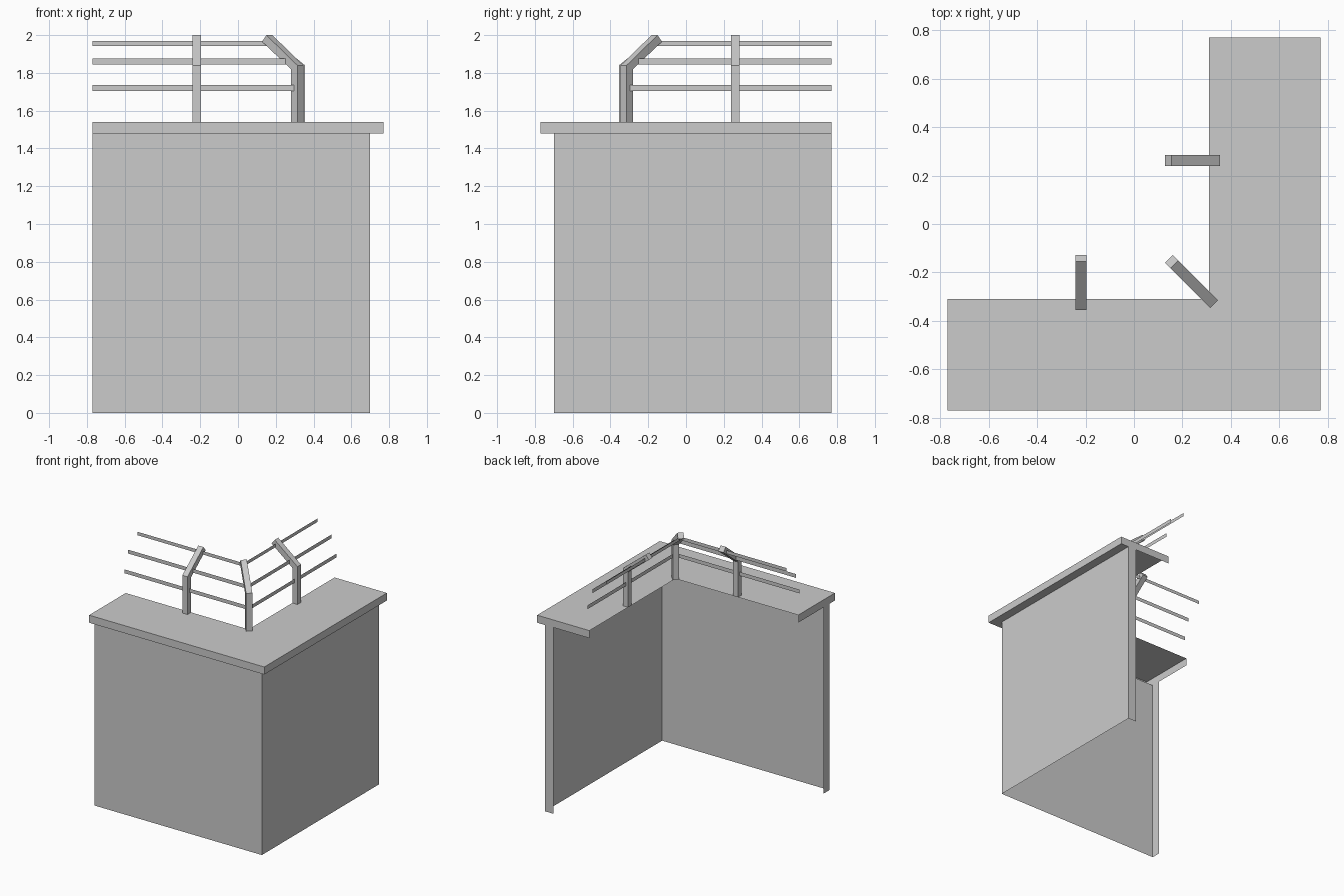
import bpy, bmesh
from mathutils import Vector

if "Cube" in bpy.data.objects:
    bpy.data.objects.remove(bpy.data.objects["Cube"])

FAR = 0.77      # open ends of both wall runs


def make(name, bm):
    mesh = bpy.data.meshes.new(name)
    bm.to_mesh(mesh)
    bm.free()
    ob = bpy.data.objects.new(name, mesh)
    bpy.context.collection.objects.link(ob)
    return ob


def swept(name, profile, flange):
    """Sweep (offset, z) profile around the L corner; close both ends with a flange."""
    bm = bmesh.new()
    path = (lambda d, z: (-FAR, -d, z), lambda d, z: (d, -d, z), lambda d, z: (d, FAR, z))
    rows = [[bm.verts.new(p(d, z)) for d, z in profile] for p in path]
    for a, b in zip(rows, rows[1:]):
        for i in range(len(profile) - 1):
            bm.faces.new((a[i], b[i], b[i + 1], a[i + 1]))
    d0, d1, z0, z1 = flange
    ring = [(d0, z0), (d1, z0), (d1, z1), (d0, z1)]
    bm.faces.new([bm.verts.new(path[0](*q)) for q in reversed(ring)])
    bm.faces.new([bm.verts.new(path[2](*q)) for q in ring])
    bmesh.ops.remove_doubles(bm, verts=bm.verts, dist=1e-5)
    return make(name, bm)


def post(name, origin, outward, profile, width=0.045):
    """Bent post: side profile (distance outward, z) extruded sideways."""
    u = Vector(outward).normalized()
    side = Vector((-u.y, u.x, 0)) * width / 2
    bm = bmesh.new()
    base = [Vector(origin) + u * r + Vector((0, 0, z)) for r, z in profile]
    a = [bm.verts.new(p - side) for p in base]
    b = [bm.verts.new(p + side) for p in base]
    n = len(base)
    bm.faces.new(a)
    bm.faces.new(b)
    for i in range(n):
        j = (i + 1) % n
        bm.faces.new((a[i], a[j], b[j], b[i]))
    bmesh.ops.recalc_face_normals(bm, faces=bm.faces)
    return make(name, bm)


def strip(name, p, q, z0, z1):
    """Flat upright rail between two plan points."""
    bm = bmesh.new()
    bm.faces.new([bm.verts.new((*c, z)) for c, z in ((p, z0), (q, z0), (q, z1), (p, z1))])
    return make(name, bm)


# Thin wall skin and overhanging ledge, open on the inner side
swept("wall", [(0.70, 0), (0.70, 1.48)], (0.70, 0.625, 0, 1.48))
swept("ledge", [(0.70, 1.48), (0.77, 1.48), (0.77, 1.54), (0.31, 1.54)],
      (0.77, 0.31, 1.48, 1.54))

# Posts leaning inward
straight = [(0.355, 1.54), (0.355, 1.84), (0.155, 2.0), (0.127, 1.965), (0.31, 1.819), (0.31, 1.54)]
diagonal = [(0.467, 1.54), (0.467, 1.84), (0.235, 2.0), (0.203, 1.965), (0.42, 1.819), (0.42, 1.54)]
post("front_post", (-0.218, 0, 0), (0, -1, 0), straight)
post("side_post", (0, 0.262, 0), (1, 0, 0), straight)
post("corner_post", (0, 0, 0), (1, -1, 0), diagonal)

# Three rails on each run: offset, corner end, bottom, top
rails = [("lower", 0.328, 0.302, 1.705, 1.735),
         ("middle", 0.284, 0.262, 1.845, 1.875),
         ("upper", 0.162, 0.150, 1.943, 1.970)]
for label, d, end, z0, z1 in rails:
    strip(f"front_{label}_rail", (-FAR, -d), (end, -d), z0, z1)
    strip(f"side_{label}_rail", (d, -end), (d, FAR), z0, z1)
